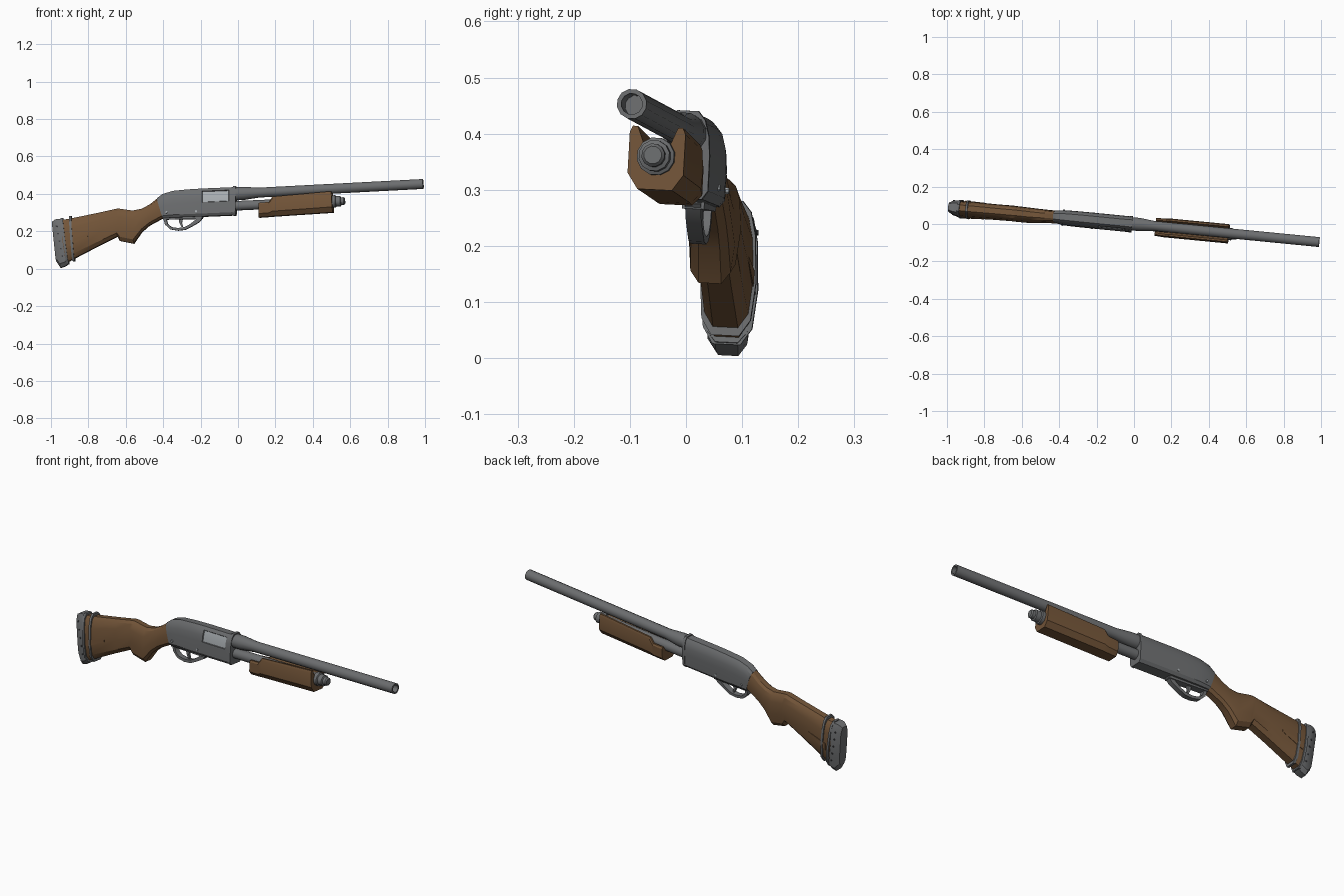
import bpy, bmesh, math
from mathutils import Matrix, Vector

if "Cube" in bpy.data.objects:
    bpy.data.objects.remove(bpy.data.objects["Cube"])


def material(name, rgb):
    m = bpy.data.materials.new(name)
    m.use_nodes = True
    m.diffuse_color = (*rgb, 1)
    m.node_tree.nodes["Principled BSDF"].inputs["Base Color"].default_value = (*rgb, 1)
    return m


STEEL = material("grey steel", (0.15, 0.155, 0.16))
WOOD = material("brown wood", (0.17, 0.09, 0.04))
BOLT = material("light steel", (0.40, 0.43, 0.45))
DARK = material("dark steel", (0.05, 0.05, 0.055))

# Whole model is yawed and slightly rolled about the barrel line
PIVOT = Vector((0, 0, 0.4))
POSE = (Matrix.Translation(PIVOT) @ Matrix.Rotation(-0.1, 4, 'Z')
        @ Matrix.Rotation(-0.05, 4, 'X') @ Matrix.Translation(-PIVOT))


def finish(name, bm, mats, angle=35):
    bmesh.ops.recalc_face_normals(bm, faces=bm.faces)
    bm.transform(POSE)
    mesh = bpy.data.meshes.new(name)
    bm.to_mesh(mesh)
    bm.free()
    for m in mats:
        mesh.materials.append(m)
    ob = bpy.data.objects.new(name, mesh)
    bpy.context.collection.objects.link(ob)
    bpy.ops.object.select_all(action='DESELECT')
    ob.select_set(True)
    bpy.context.view_layer.objects.active = ob
    bpy.ops.object.shade_smooth_by_angle(angle=math.radians(angle))
    return ob


def skin(bm, rings):
    loops = [[bm.verts.new(p) for p in ring] for ring in rings]
    n = len(loops[0])
    for a, b in zip(loops, loops[1:]):
        for i in range(n):
            j = (i + 1) % n
            bm.faces.new((a[i], a[j], b[j], b[i]))
    bm.faces.new(loops[0])
    bm.faces.new(loops[-1])


def loft(stations, section):
    """Stations: (top x, top z, bottom x, bottom z, half width).
    Section: half outline of (width, height) factors, mirrored across y."""
    bm = bmesh.new()
    outline = section + [(-w, t) for w, t in reversed(section)]
    rings = []
    for tx, tz, bx, bz, h in stations:
        top, bottom = Vector((tx, 0, tz)), Vector((bx, 0, bz))
        rings.append([bottom.lerp(top, t) + Vector((0, w * h, 0)) for w, t in outline])
    skin(bm, rings)
    return bm


def lathe(start, end, profile, sides=12):
    """Profile: (distance along axis 0-1, radius)."""
    a, b = Vector(start), Vector(end)
    turn = (b - a).to_track_quat('Z', 'Y')
    bm = bmesh.new()
    skin(bm, [[a.lerp(b, d) + turn @ Vector((r * math.cos(k), r * math.sin(k), 0))
               for k in (math.tau * (i + 0.5) / sides for i in range(sides))]
              for d, r in profile])
    return bm


BOX = [(1, 0), (1, 1)]

# Barrel with hollow muzzle
finish("barrel", lathe((-0.02, 0, 0.4), (0.995, 0, 0.453),
       [(0, .036), (.05, .036), (.13, .027), (1, .027), (1, .019), (.93, .019)]), [STEEL])

# Magazine tube with stepped end cap
finish("magazine_tube", lathe((-0.02, 0, 0.336), (0.575, 0, 0.362),
       [(0, .026), (.88, .026), (.88, .034), (.915, .034), (.92, .028),
        (.96, .028), (.965, .021), (.99, .021), (1, .016)]), [STEEL])

# Pump grip, grooved along the top for the barrel
finish("pump_grip", loft([
    (.115, .35, .115, .273, .046), (.17, .355, .17, .277, .05),
    (.19, .383, .19, .279, .05), (.505, .412, .512, .3, .05)],
    [(.62, 0), (1, .25), (1, .9), (.9, 1), (.72, 1), (.5, .75)]), [WOOD], 25)

# Receiver with a recessed ejection port on the right side
bm = loft([
    (-.435, .375, -.402, .27, .034), (-.405, .398, -.385, .27, .037),
    (-.35, .415, -.345, .272, .04), (-.27, .423, -.27, .275, .041),
    (-.19, .428, -.19, .278, .041), (-.045, .434, -.045, .284, .041),
    (-.025, .435, -.025, .285, .041), (-.025, .441, -.025, .283, .043),
    (-.01, .441, -.01, .284, .043)],
    [(.75, 0), (1, .1), (1, .5), (.93, .72), (.75, .9), (.45, 1)])
port = []
for f in bm.faces:
    c = f.calc_center_median()
    if -.15 < c.x < -.08 and c.y < -.02 and .35 < c.z < .42:
        port.append(f)
        f.material_index = 1
bmesh.ops.recalc_face_normals(bm, faces=bm.faces)
rim = bmesh.ops.inset_region(bm, faces=port, thickness=.003, depth=-.004)
for f in rim["faces"]:
    f.material_index = 0
finish("receiver", bm, [STEEL, BOLT], 25)

# Receiver pins on both sides
for i, (x, z) in enumerate([(-.38, .3), (-.22, .305)]):
    finish(f"receiver_pin_{i + 1}", lathe((x, -.044, z), (x, .044, z),
           [(0, .006), (1, .006)], 8), [BOLT])

# Trigger guard loop, base plate and trigger
finish("trigger_guard", loft([
    (-.385, .272, -.402, .272, .014), (-.375, .238, -.39, .235, .014),
    (-.355, .222, -.363, .21, .014), (-.32, .217, -.32, .203, .014),
    (-.285, .222, -.28, .208, .014), (-.255, .238, -.247, .225, .014),
    (-.225, .262, -.205, .25, .014), (-.2, .28, -.185, .275, .014)], BOX), [STEEL])
finish("trigger_plate", loft([
    (-.4, .28, -.4, .262, .02), (-.19, .285, -.19, .266, .02)], BOX), [STEEL])
finish("trigger", loft([
    (-.295, .27, -.318, .27, .007), (-.3, .245, -.314, .245, .007),
    (-.294, .222, -.302, .222, .006)], BOX), [STEEL])

# Stock: neck, pistol grip and butt
STOCK = [(.5, 0), (.88, .12), (1, .4), (.88, .75), (.68, .92), (.35, 1)]
finish("stock", loft([
    (-.433, .375, -.4, .27, .034), (-.47, .345, -.475, .23, .036),
    (-.515, .32, -.515, .195, .038), (-.565, .31, -.558, .133, .041),
    (-.635, .32, -.632, .148, .042), (-.65, .32, -.645, .172, .042),
    (-.74, .3, -.74, .125, .042), (-.9, .267, -.89, .047, .045),
    (-.955, .258, -.92, .03, .043)], STOCK), [WOOD], 30)

# Tapered relief ridges on the stock sides
for side, y in (("left", .04), ("right", -.04)):
    bm = loft([(-.91, .15, -.91, .115, .007), (-.8, .182, -.8, .172, .004)], BOX)
    bmesh.ops.translate(bm, verts=bm.verts, vec=(0, y, 0))
    finish(f"stock_ridge_{side}", bm, [WOOD])

# Bands around the butt
for i, (tx, tz, bx, bz) in enumerate([(-.9, .281, -.88, .04), (-.945, .27, -.912, .024)]):
    finish(f"stock_band_{i + 1}", loft([
        (tx - .006, tz, bx - .006, bz, .05), (tx + .006, tz, bx + .006, bz, .05)], STOCK), [STEEL])

# Butt pad, narrowing to the rear
finish("butt_pad", loft([
    (-.95, .265, -.905, .028, .04), (-.965, .265, -.925, .012, .04),
    (-.98, .262, -.95, .004, .036), (-.998, .25, -.975, .04, .025)],
    [(.5, 0), (.9, .08), (1, .3), (1, .85), (.6, 1)]), [STEEL], 25)

# Row of small pad vents on both sides
for i in range(5):
    x, z = -.97 + .008 * i, .225 - .04 * i
    finish(f"pad_vent_{i + 1}", lathe((x, -.041, z), (x, .041, z),
           [(0, .005), (1, .005)], 6), [DARK])
